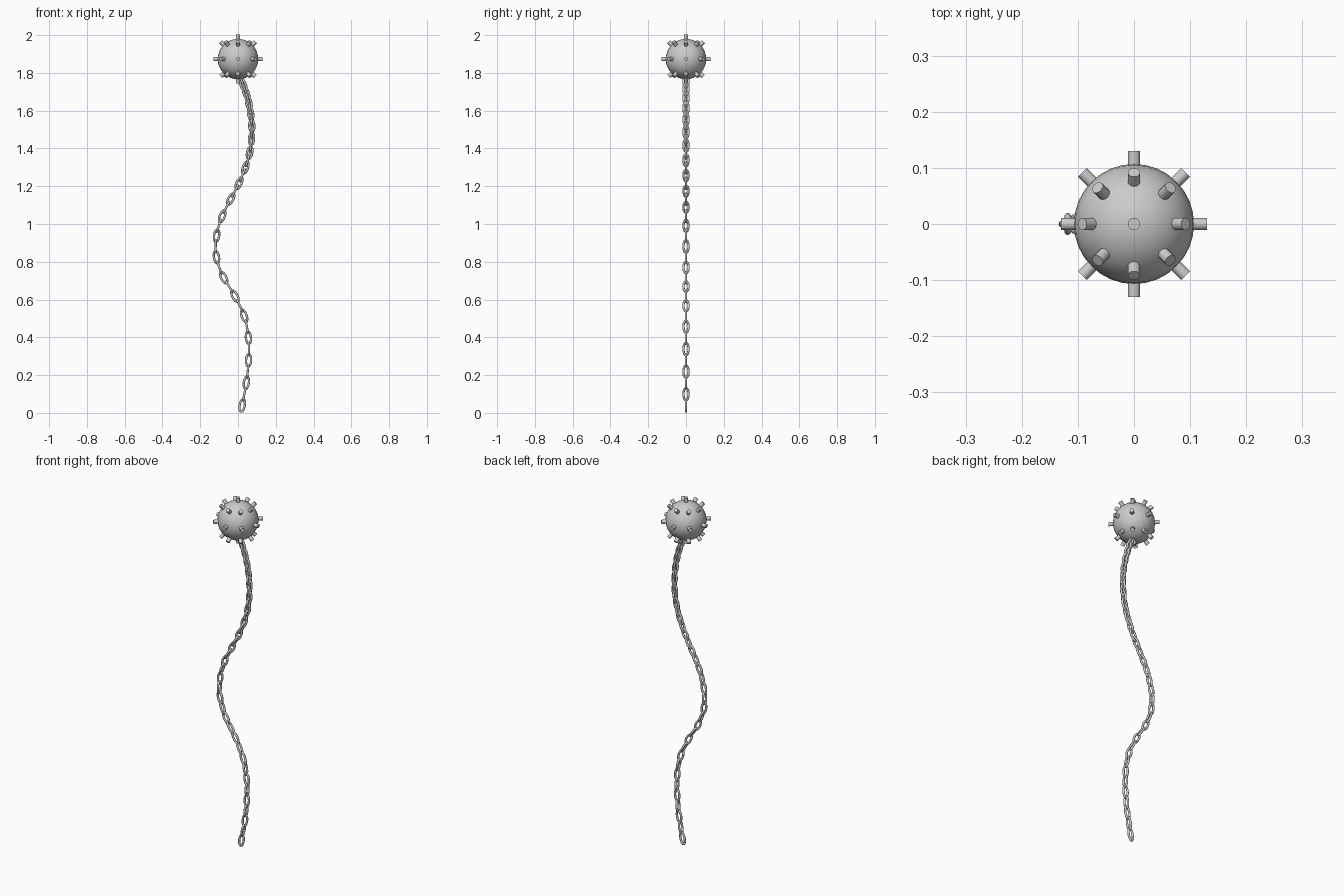
import bpy, bmesh, math
from mathutils import Vector, Matrix

if "Cube" in bpy.data.objects:
    bpy.data.objects.remove(bpy.data.objects["Cube"])

BALL_Z, BALL_R, SPIKE_TIP = 1.873, 0.107, 0.13


def make_object(name, bm, mat=None):
    me = bpy.data.meshes.new(name)
    bm.to_mesh(me)
    bm.free()
    ob = bpy.data.objects.new(name, me)
    bpy.context.collection.objects.link(ob)
    return ob


# Ball
bm = bmesh.new()
bmesh.ops.create_uvsphere(bm, u_segments=32, v_segments=16, radius=BALL_R)
for f in bm.faces:
    f.smooth = True
ball = make_object("ball", bm)
ball.location.z = BALL_Z

# Blunt spikes: three rings of eight plus both poles
directions = [(0, 90), (0, -90)]
directions += [(a * 45, e) for e in (-45, 0, 45) for a in range(8)]
bm = bmesh.new()
for az, el in directions:
    a, e = math.radians(az), math.radians(el)
    d = Vector((math.cos(a) * math.cos(e), math.sin(a) * math.cos(e), math.sin(e)))
    length = 0.05
    m = Matrix.Translation(d * (SPIKE_TIP - length / 2)) @ d.to_track_quat('Z', 'Y').to_matrix().to_4x4()
    bmesh.ops.create_cone(bm, cap_ends=True, segments=16, radius1=0.011,
                          radius2=0.011, depth=length, matrix=m)
for f in bm.faces:
    f.smooth = len(f.verts) == 4
for ed in bm.edges:
    ed.smooth = all(len(f.verts) == 4 for f in ed.link_faces)
spikes = make_object("spikes", bm)
spikes.location.z = BALL_Z

# One oval chain link, long axis on z, lying in the xz plane
HALF_L, HALF_W, WIRE = 0.033, 0.0135, 0.006
N, M = 24, 10
bm = bmesh.new()
rings = []
for i in range(N):
    t = 2 * math.pi * i / N
    c = Vector((HALF_W * math.cos(t), 0, HALF_L * math.sin(t)))
    n = Vector((math.cos(t) / HALF_W, 0, math.sin(t) / HALF_L)).normalized()
    rings.append([bm.verts.new(c + WIRE * (math.cos(u) * n + math.sin(u) * Vector((0, 1, 0))))
                  for u in (2 * math.pi * j / M for j in range(M))])
for i in range(N):
    for j in range(M):
        a, b = rings[i], rings[(i + 1) % N]
        bm.faces.new((a[j], b[j], b[(j + 1) % M], a[(j + 1) % M])).smooth = True
bmesh.ops.recalc_face_normals(bm, faces=bm.faces)
link_mesh = bpy.data.meshes.new("chain_link")
bm.to_mesh(link_mesh)
bm.free()

# Hanging path as (x, z), smoothed by Catmull-Rom
pts = [(0.0, -0.08), (0.022, 0.039), (0.044, 0.16), (0.056, 0.28), (0.055, 0.40),
       (0.032, 0.515), (-0.02, 0.625), (-0.08, 0.725), (-0.115, 0.83), (-0.113, 0.94),
       (-0.083, 1.043), (-0.037, 1.135), (0.008, 1.222), (0.043, 1.31), (0.065, 1.395),
       (0.073, 1.48), (0.07, 1.56), (0.055, 1.65), (0.03, 1.73), (0.0, 1.80), (-0.03, 1.86)]
P = [Vector((x, 0, z)) for x, z in pts]
path = []
for k in range(1, len(P) - 2):
    p0, p1, p2, p3 = P[k - 1:k + 3]
    for s in range(60):
        t = s / 60
        path.append(0.5 * (2 * p1 + (p2 - p0) * t + (2 * p0 - 5 * p1 + 4 * p2 - p3) * t * t
                           + (3 * p1 - p0 - 3 * p2 + p3) * t ** 3))


def pitch(z):
    """Links bunch up towards the ball."""
    if z < 0.9:
        return 0.061 - 0.005 * z
    return 0.0565 - 0.034 * (z - 0.9) - 0.008 * (z - 0.9) ** 2


# Chain: alternate links turned a quarter about the path
travelled, target, count = 0.0, 0.0, 0
for k in range(len(path) - 1):
    if travelled >= target:
        p = path[k]
        tan = (path[k + 1] - p).normalized()
        tilt = Matrix.Rotation(math.atan2(tan.x, tan.z), 4, 'Y')
        turn = Matrix.Rotation(math.pi / 2 * (count % 2), 4, 'Z')
        ob = bpy.data.objects.new(f"chain_link_{count:02d}", link_mesh)
        bpy.context.collection.objects.link(ob)
        ob.matrix_world = Matrix.Translation(p) @ tilt @ turn
        count += 1
        target += pitch(p.z)
    travelled += (path[k + 1] - path[k]).length
